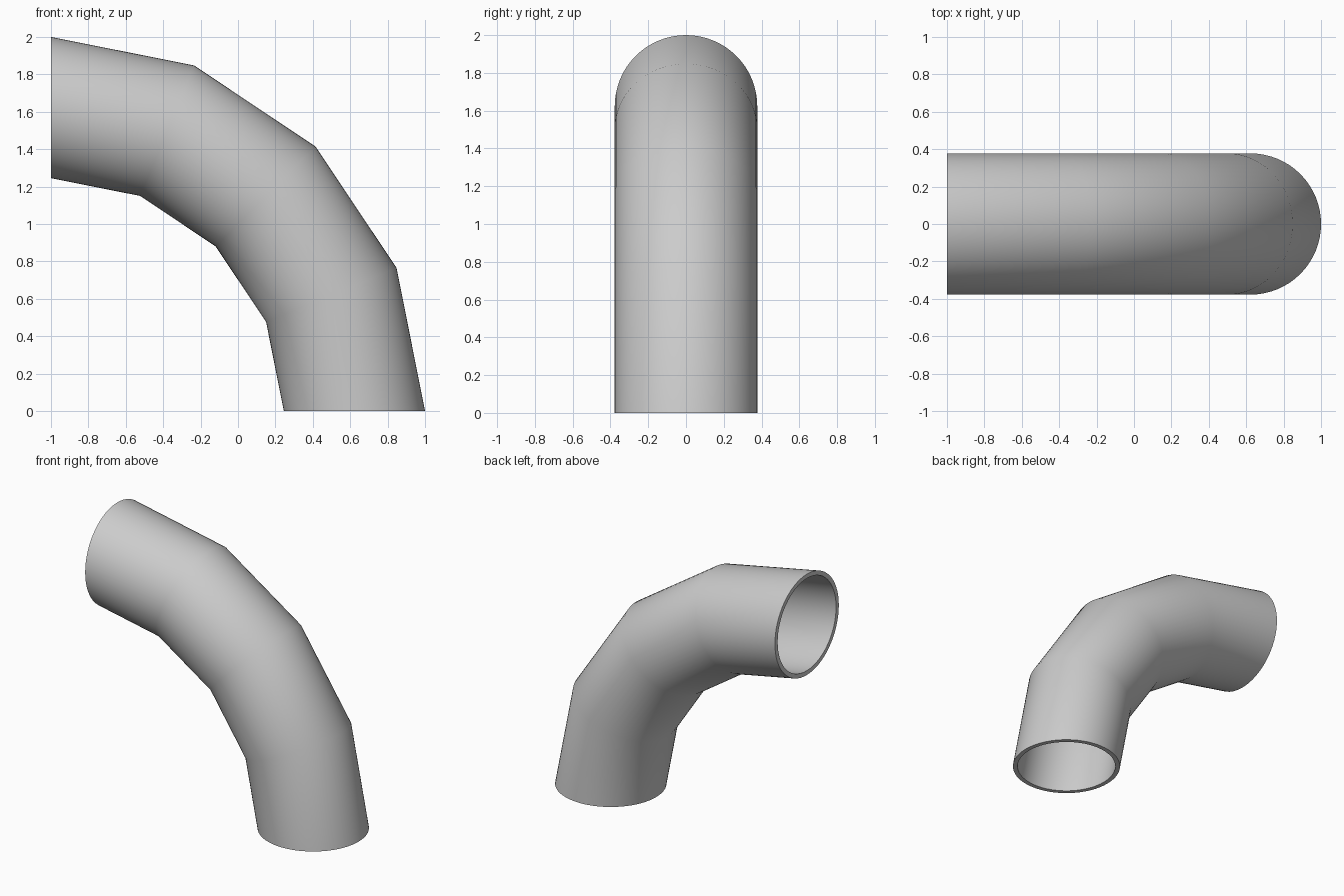
import bpy, bmesh, math

if "Cube" in bpy.data.objects:
    bpy.data.objects.remove(bpy.data.objects["Cube"])

SIDES, BENDS = 64, 4
BEND_RADIUS, OUTER, INNER = 1.6225, 0.3775, 0.345
CENTRE_X = -1.0


def ring(bm, radius, turn):
    """Circle of vertices at one station of the bend."""
    verts = []
    for i in range(SIDES):
        a = 2 * math.pi * i / SIDES
        d = BEND_RADIUS + radius * math.cos(a)
        verts.append(bm.verts.new((CENTRE_X + d * math.cos(turn),
                                   radius * math.sin(a),
                                   d * math.sin(turn))))
    return verts


def bridge(bm, a, b):
    for i in range(SIDES):
        j = (i + 1) % SIDES
        bm.faces.new((a[i], a[j], b[j], b[i]))


bm = bmesh.new()
turns = [math.radians(90) * k / BENDS for k in range(BENDS + 1)]

# Outer wall up the bend, then inner wall back down; bridging closes both rims
loops = [ring(bm, OUTER, t) for t in turns] + [ring(bm, INNER, t) for t in reversed(turns)]
for k in range(len(loops)):
    bridge(bm, loops[k], loops[(k + 1) % len(loops)])
bmesh.ops.recalc_face_normals(bm, faces=bm.faces)

mesh = bpy.data.meshes.new("pipe_elbow")
bm.to_mesh(mesh)
bm.free()
elbow = bpy.data.objects.new("pipe_elbow", mesh)
bpy.context.collection.objects.link(elbow)

# Smooth walls, crisp rims
bpy.context.view_layer.objects.active = elbow
elbow.select_set(True)
bpy.ops.object.shade_smooth_by_angle(angle=math.radians(40))
